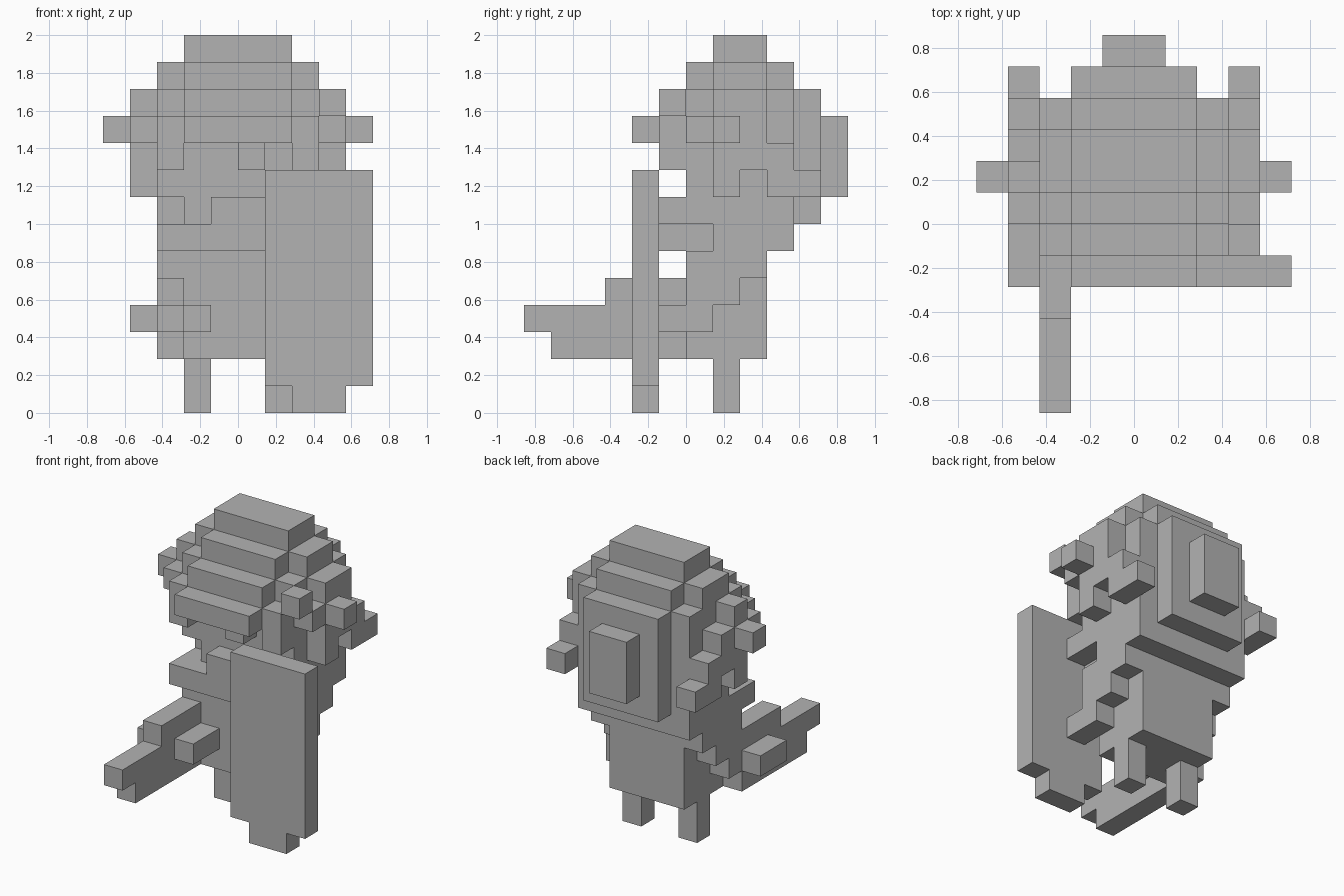
import bpy, bmesh
from mathutils import Vector

cube = bpy.data.objects.get("Cube")
if cube:
    bpy.data.objects.remove(cube, do_unlink=True)

U = 1 / 7  # size of one block

grey = bpy.data.materials.new("plain grey")
grey.use_nodes = True
COLOUR = (0.45, 0.45, 0.45, 1)
grey.diffuse_color = COLOUR
grey.node_tree.nodes["Principled BSDF"].inputs["Base Color"].default_value = COLOUR

AXES = [Vector(a) for a in ((1, 0, 0), (0, 1, 0), (0, 0, 1))]


def part(name, *boxes):
    """Fuse block-grid boxes (x0, x1, y0, y1, z0, z1) into one clean shell."""
    cells = {(x, y, z) for x0, x1, y0, y1, z0, z1 in boxes
             for x in range(x0, x1) for y in range(y0, y1) for z in range(z0, z1)}
    bm = bmesh.new()
    for cell in cells:
        c = Vector(cell) + Vector((.5, .5, .5))
        for i in range(3):
            for s in (-1, 1):
                n = AXES[i] * s
                near = tuple(int(v) for v in Vector(cell) + n)
                if near in cells:
                    continue
                u, w = AXES[(i + 1) % 3] / 2, AXES[(i + 2) % 3] / 2 * s
                bm.faces.new([bm.verts.new((c + n / 2 + a * u + b * w) * U)
                              for a, b in ((-1, -1), (1, -1), (1, 1), (-1, 1))])
    bmesh.ops.remove_doubles(bm, verts=bm.verts, dist=0.001)
    bmesh.ops.dissolve_limit(bm, angle_limit=0.01, verts=bm.verts, edges=bm.edges)
    me = bpy.data.meshes.new(name)
    bm.to_mesh(me)
    bm.free()
    me.materials.append(grey)
    ob = bpy.data.objects.new(name, me)
    bpy.context.collection.objects.link(ob)
    return ob


def sided(side, *boxes):
    """Flip boxes written for +x onto the -x side."""
    return [b if side > 0 else (-b[1], -b[0]) + b[2:] for b in boxes]


# Rounded head with the stepped helmet, brim, fringe and back panel
part("head",
     (-2, 2, 1, 3, 13, 14),
     (-3, 3, 1, 3, 12, 13), (-2, 2, 0, 4, 12, 13),
     (-3, 3, 0, 4, 8, 12), (-2, 2, -1, 5, 11, 12),
     (-3, 3, -1, 4, 10, 11), (-2, 2, -2, 0, 10, 11),
     (-3, -2, -1, 0, 9, 10), (0, 1, -1, 0, 9, 10), (2, 3, -1, 0, 9, 10),
     (-2, 2, 4, 5, 7, 12), (-1, 1, 5, 6, 8, 11))

# Side locks with a knob on each side
for side, label in ((1, "left"), (-1, "right")):
    part(label + "_lock", *sided(side,
         (3, 4, 1, 3 if side > 0 else 2, 11, 12),
         (3, 4, 0, 3, 10, 11),
         (3, 4, 1, 4, 9, 10),
         (3, 4, 1, 2, 8, 9),
         (3, 4, 3, 5, 8, 9)))
    part(label + "_knob", *sided(side, (4, 5, 1, 2, 10, 11)))
part("brow_ornament", (3, 4, -1, 0, 11, 12))

# Shoulders and chin, then the torso
part("shoulders",
     (-3, 3, 1, 4, 6, 8), (-2, 2, 0, 4, 6, 8),
     (-3, 2, -1, 1, 6, 7), (-1, 3, -1, 1, 7, 8))
part("torso", (-2, 2, 0, 3, 2, 6))

# Arms and legs
for side, label in ((1, "left"), (-1, "right")):
    part(label + "_arm", *sided(side,
         (2, 3, 0, 3, 5, 6), (2, 3, 0, 2, 4, 5), (2, 3, -1, 1, 3, 4)))
    part(label + "_leg", *sided(side, (1, 2, 1, 2, 0, 2)))

# Shield and sword
part("shield", (1, 5, -2, -1, 1, 9), (2, 4, -2, -1, 0, 1))
part("sword_blade",
     (-3, -2, -5, 0, 2, 3), (-3, -2, -6, 0, 3, 4), (-3, -2, -3, 0, 4, 5))
part("sword_guard", (-4, -1, -2, 0, 3, 4))
